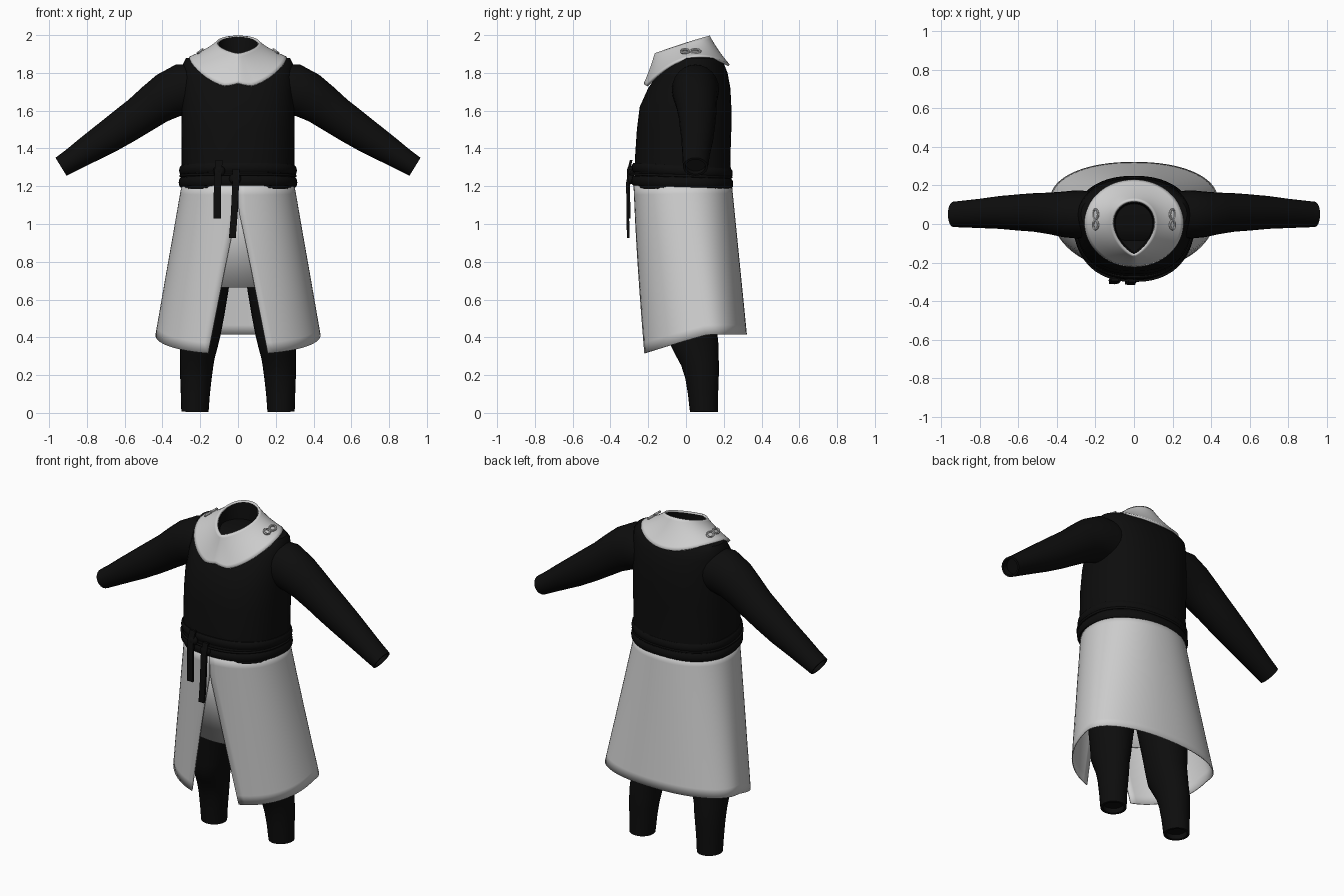
import bpy, bmesh, math
from mathutils import Vector

cube = bpy.data.objects.get("Cube")
if cube:
    bpy.data.objects.remove(cube, do_unlink=True)


def material(name, rgb):
    m = bpy.data.materials.new(name)
    m.use_nodes = True
    m.diffuse_color = (*rgb, 1)
    bsdf = m.node_tree.nodes["Principled BSDF"]
    bsdf.inputs["Base Color"].default_value = (*rgb, 1)
    bsdf.inputs["Roughness"].default_value = 0.8
    return m


BLACK = material("black cloth", (0.004, 0.004, 0.004))
PALE = material("pale linen", (0.62, 0.62, 0.62))
TAU = 2 * math.pi


def finish(name, bm, mat, thickness=0):
    bmesh.ops.recalc_face_normals(bm, faces=bm.faces)
    mesh = bpy.data.meshes.new(name)
    bm.to_mesh(mesh)
    bm.free()
    mesh.materials.append(mat)
    ob = bpy.data.objects.new(name, mesh)
    bpy.context.collection.objects.link(ob)
    if thickness:
        mod = ob.modifiers.new("cloth thickness", "SOLIDIFY")
        mod.thickness = thickness
        mod.offset = 0
    bpy.ops.object.select_all(action="DESELECT")
    ob.select_set(True)
    bpy.context.view_layer.objects.active = ob
    bpy.ops.object.shade_smooth_by_angle(angle=math.radians(45))
    return ob


def loft(name, rings, mat, closed=True, loop=False, caps=(), thickness=0):
    """Skin a list of point rings; closed joins each ring, loop joins last to first."""
    bm = bmesh.new()
    rows = [[bm.verts.new(p) for p in r] for r in rings]
    n = len(rows[0])
    pairs = list(zip(rows, rows[1:])) + ([(rows[-1], rows[0])] if loop else [])
    for a, b in pairs:
        for i in range(n if closed else n - 1):
            j = (i + 1) % n
            bm.faces.new((a[i], a[j], b[j], b[i]))
    for c in caps:
        bm.faces.new(rows[c])
    return finish(name, bm, mat, thickness)


def spow(v, e):
    return math.copysign(abs(v) ** e, v)


def body_point(t, rx, front, back, cy, z, e=1.0):
    """Point on a body outline, with t = 0 at the front."""
    c = spow(math.cos(t), e)
    return Vector((rx * spow(math.sin(t), e), cy - c * (front if c > 0 else back), z))


def body_ring(rx, y0, y1, cy, z, e=1.0, n=48):
    return [body_point(TAU * i / n, rx, cy - y0, y1 - cy, cy, z, e) for i in range(n)]


def limb(name, path, mat, n=24):
    """Tube through (x, y, z, radius across, radius in y) with a recessed open end."""
    pts = [Vector(p[:3]) for p in path]
    rings = []
    for k, (c, p) in enumerate(zip(pts, path)):
        d = pts[min(k + 1, len(pts) - 1)] - pts[max(k - 1, 0)]
        across = Vector((d.z, 0, -d.x)).normalized()
        rings.append([c + across * p[3] * math.cos(TAU * i / n)
                      + Vector((0, p[4] * math.sin(TAU * i / n), 0)) for i in range(n)])
    end, inward = pts[-1], (pts[-2] - pts[-1]).normalized() * 0.03
    rim = [end.lerp(p, 0.8) for p in rings[-1]]
    rings += [rim, [p + inward for p in rim]]
    return loft(name, rings, mat, caps=(0, -1))


# Sleeveless jacket body
torso = [(.295, -.27, .24, 0, 1.185), (.30, -.275, .24, 0, 1.22), (.298, -.27, .235, 0, 1.35),
         (.30, -.26, .24, 0, 1.5), (.298, -.245, .24, .01, 1.62), (.295, -.2, .235, .02, 1.72),
         (.292, -.145, .22, .04, 1.8), (.29, -.1, .2, .05, 1.85), (.275, -.06, .175, .05, 1.878),
         (.2, -.03, .14, .05, 1.888)]
loft("jacket_body", [body_ring(*r, e=.85) for r in torso], BLACK, caps=(0, -1))

# Sleeves and trouser legs
arm = [(.22, .05, 1.715, .13, .12), (.3, .05, 1.712, .135, .125), (.37, .05, 1.68, .125, .118),
       (.44, .055, 1.635, .112, .108), (.52, .06, 1.575, .102, .1), (.6, .06, 1.52, .096, .094),
       (.7, .06, 1.453, .086, .085), (.8, .055, 1.39, .073, .076), (.88, .052, 1.338, .062, .07),
       (.937, .05, 1.303, .056, .066)]
leg = [(.14, .0, 1.1, .14, .17), (.16, .02, .85, .14, .16), (.18, .03, .66, .13, .145),
       (.195, .035, .52, .122, .13), (.2, .04, .42, .108, .126), (.207, .045, .36, .1, .127),
       (.215, .06, .3, .092, .112), (.219, .075, .25, .088, .1), (.223, .085, .18, .083, .088),
       (.226, .09, .1, .077, .08), (.228, .095, .005, .072, .074)]
for side, s in (("left", 1), ("right", -1)):
    limb(side + "_sleeve", [(s * p[0], *p[1:]) for p in arm], BLACK)
    limb(side + "_trouser_leg", [(s * p[0], *p[1:]) for p in leg], BLACK)

# Long outer skirt, split at the front, with a hem that dips forward
TOP = 1.21
rows = []
for k in range(17):
    v = k / 16
    row = []
    for i in range(65):
        u = i / 64
        for _ in range(2):
            t = TAU * u if _ == 0 else t
            hem = .415 - .105 * max(0, math.cos(t))
            z = TOP + (hem - TOP) * v
            f = (TOP - z) / (TOP - .41)
            rx = .295 + .14 * f
            half = max(.001, .145 * (1.08 - z) / .77)
            t0 = math.asin(half / rx)
            t = t0 + (TAU - 2 * t0) * u
        cy = .12 * f
        row.append(body_point(t, rx, .275 + .085 * f, .24 - .04 * f, cy, z, .92))
    rows.append(row)
loft("outer_skirt", rows, PALE, closed=False, thickness=.006)

# Shorter tunic under the split
under = [(.28, -.255, .22, 0, 1.18), (.29, -.25, .22, 0, .95), (.31, -.235, .22, .02, .665)]
loft("under_tunic", [body_ring(*r) for r in under], PALE, thickness=.006)


# Wrapped belt bands and the thin cord
def band(name, z, h, w, rx, y0, y1, lift):
    rings = []
    for k in range(10):
        a = TAU * k / 10
        d = w * math.cos(a)
        ring = body_ring(rx + d, y0 - d, y1 + d, 0, z + h * math.sin(a), .88)
        for p in ring:
            p.z -= lift * p.y
        rings.append(ring)
    loft(name, rings, BLACK, loop=True)


band("upper_belt", 1.283, .025, .012, .3, -.275, .235, .06)
band("lower_belt", 1.22, .026, .012, .302, -.277, .238, .03)
band("belt_cord", 1.255, .007, .006, .305, -.295, .24, .03)


# Hanging belt ends and knots
def strap(name, path, width):
    rings = []
    for x, y, z in path:
        rings.append([(x + a * width, y + b * .007, z)
                      for a, b in ((-1, -1), (1, -1), (1, 1), (-1, 1))])
    loft(name, rings, BLACK, caps=(0, -1))


strap("short_belt_end", [(-.1, -.29, 1.34), (-.105, -.305, 1.28), (-.11, -.303, 1.15),
                         (-.11, -.3, 1.03)], .019)
strap("long_belt_end", [(-.01, -.295, 1.29), (-.012, -.31, 1.22), (-.02, -.308, 1.05),
                        (-.03, -.306, .925)], .018)
for name, x, z in (("short_end_knot", -.1, 1.28), ("long_end_knot", -.015, 1.24)):
    bm = bmesh.new()
    bmesh.ops.create_uvsphere(bm, u_segments=16, v_segments=10, radius=1)
    for v in bm.verts:
        v.co = Vector((x + v.co.x * .032, -.293 + v.co.y * .02, z + v.co.z * .03))
    finish(name, bm, BLACK)


# Draped collar: teardrop neck opening flaring to a pointed cape
def neck_point(t):
    y = -.02 - .14 * math.cos(t)
    x = .125 * math.sin(t) * abs(math.sin(t / 2)) ** .5
    return Vector((x, y, 1.955 + .33 * y))


def cape_point(t):
    z = 1.8275 - .06 * math.cos(t) - .0475 * math.cos(2 * t)
    notch = .025 * max(0, 1 - 2 * abs(math.sin(t / 2)) / .3)
    return Vector((.255 * math.sin(t), .005 - .222 * math.cos(t), z + notch))


angles = [TAU * i / 64 for i in range(64)]
rows = []
for k in range(11):
    s = k / 10
    row = []
    for t in angles:
        a, b = neck_point(t), cape_point(t)
        m = a.lerp(b, .4)
        m.z = a.z + (b.z - a.z) * .52
        row.append(a * (1 - s) ** 2 + m * 2 * s * (1 - s) + b * s * s)
    rows.append(row)
loft("collar", rows, PALE, thickness=.012)

# Dark lining inside the neck
lining = []
for scale, drop in ((.95, .004), (.92, .04), (.88, None)):
    ring = []
    for t in angles:
        p = neck_point(t)
        ring.append(Vector((p.x * scale, -.02 + (p.y + .02) * scale,
                            1.86 if drop is None else p.z - drop)))
    lining.append(ring)
loft("neck_lining", lining, BLACK, caps=(-1,))

# Small shoulder clasps
for side, s in (("left", 1), ("right", -1)):
    for part, y, ry in (("front", -.005, .022), ("back", .05, .026)):
        c = Vector((s * .2, y, 1.915))
        out, along = Vector((s * .8, 0, -.6)), Vector((0, 1, 0))
        up = Vector((s * .6, 0, .8))
        rings = []
        for i in range(16):
            a = TAU * i / 16
            r = out * math.cos(a) * .016 + along * math.sin(a) * ry
            d = r.normalized()
            rings.append([c + r + d * .006 * math.cos(TAU * j / 6)
                          + up * .007 * math.sin(TAU * j / 6) for j in range(6)])
        loft(f"{side}_{part}_clasp", rings, PALE, loop=True)
